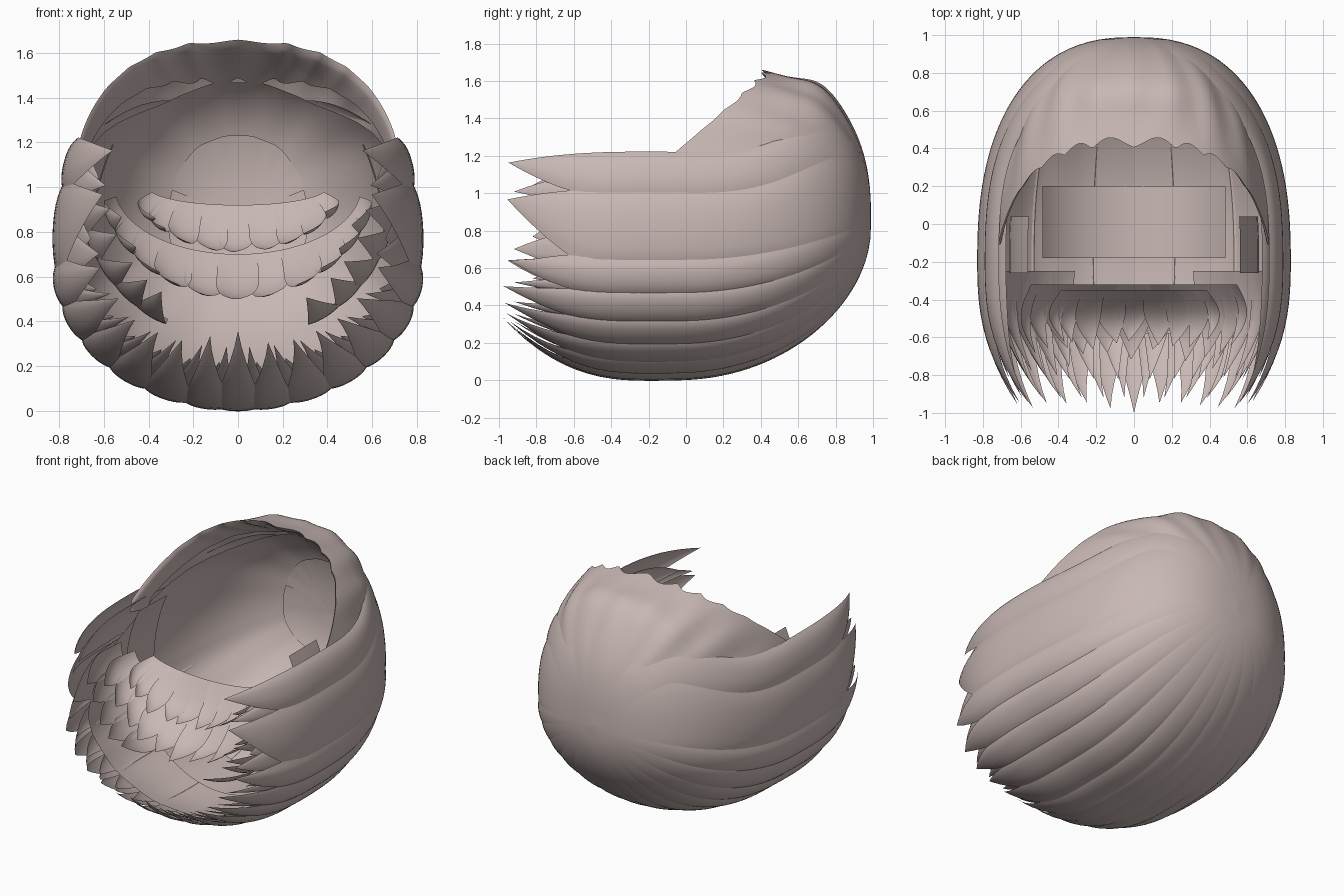
import bpy, math, random

if "Cube" in bpy.data.objects:
    bpy.data.objects.remove(bpy.data.objects["Cube"])

random.seed(4)
mat = bpy.data.materials.new("pale rose taupe")
mat.diffuse_color = (0.58, 0.48, 0.46, 1)
mat.use_nodes = True
mat.node_tree.nodes["Principled BSDF"].inputs["Base Color"].default_value = mat.diffuse_color
POLE = 0.99


def clamp(v):
    return max(0.0, min(1.0, v))


def lerp(a, b, t):
    return a + (b - a) * t


def patch(name, f, nu, nv):
    """Smooth grid sheet from f(u, v), both 0..1."""
    verts = [f(i / nu, j / nv) for j in range(nv + 1) for i in range(nu + 1)]
    w = nu + 1
    faces = [(j * w + i, j * w + i + 1, (j + 1) * w + i + 1, (j + 1) * w + i)
             for j in range(nv) for i in range(nu)]
    me = bpy.data.meshes.new(name)
    me.from_pydata(verts, [], faces)
    me.materials.append(mat)
    ob = bpy.data.objects.new(name, me)
    bpy.context.collection.objects.link(ob)
    bpy.context.view_layer.objects.active = ob
    ob.select_set(True)
    bpy.ops.object.shade_smooth_by_angle(angle=math.radians(50))
    ob.select_set(False)
    return ob


def sweep(theta, y):
    """Upper locks climb toward the crown at the back."""
    b = clamp((y + 0.1) / 0.9) ** 3.7
    return theta * (1 + 1.05 * b) if theta > 0 else theta


def hull(theta, y, k=1.0, ex=0.87):
    """Point on the hair volume; theta -90 is down, 90 is up."""
    th = math.radians(theta)
    c, s = math.cos(th), math.sin(th)
    zc = 0.65 + 0.2 * clamp(y / POLE) ** 2
    size = kx = kz = 1.0
    if y > -0.2:
        size = max(0.0, 1 - ((y + 0.2) / (POLE + 0.2)) ** 2.4) ** 0.417
    else:
        f = ((-0.2 - y) / 0.77) ** 2.5
        kx = 1 - (0.27 + 0.2 * max(0, -s)) * f
        kz = 1 - (0.1 if s > 0 else 0.1 + 0.4 * -s) * f
    if s > 0:
        x, z = 0.83 * max(0.0, c) ** ex, 1.07 * s ** ex
    else:
        x, z = 0.83 * c, 0.65 * s
    return (x * size * kx * k, y, zc + z * size * kz * k)


def lock(name, hi, lo, tip_y, side, k=1.0, anchor=0.9, start=POLE, taper=0.8):
    """One long lock from the crown to a pointed tip."""
    lo -= 0.2 * (hi - lo) if anchor > 0.6 else 0

    def f(u, v):
        y = start - (start - tip_y) * v ** 1.6
        w = 1 - clamp((v - taper) / (1 - taper)) ** 2.3
        a = lerp(lo, hi, lerp(anchor, u, w))
        bulge = 0.028 * abs(2 * u - 1) ** 2.5 * w * clamp(v * 2)
        x, y, z = hull(sweep(a, y), y, k * (1.005 - bulge))
        return (side * x, y, z)
    return patch(name, f, 10, 44)


# Outer locks, wrapping both sides, with a slim lock under each seam
bounds = [30, 18, 1, -15, -30, -44, -58, -72, -85]
for hi, lo in zip(bounds, bounds[1:]):
    for side in (1, -1):
        tip = -0.94 - random.uniform(0, 0.04)
        lock("outer_lock", hi, lo, tip, side)
        lock("seam_lock", lo + 7, lo - 5, -0.92, side, 0.965, 0.5, 0.9, 0.75)
        lock("under_lock", (hi + lo) / 2 + 5, lo - 2, -0.82, side, 0.94, 0.4, 0.9)
lock("centre_lock", -82, -98, -1.0, 1, anchor=0.5)


# Fringe: dome over the crown with a folded, jagged front rim
def fringe(u, v):
    p = 2 * u - 1
    side = 1 if p >= 0 else -1
    q = abs(p)
    jag = 0.06 * abs(math.sin(q * 20)) * clamp(1 - 1.3 * q)
    yf = 0.40 - 0.52 * clamp(q / 0.93) ** 2.3 + jag
    t = clamp(v / 0.8)
    y = lerp(POLE, yf, t ** 1.5)
    th = 90 - 70 * q
    k = 1.0 - 0.08 * q ** 1.6 + 0.012 * math.sin(q * 24 + t * 5) * t * (1 - t) * 3
    k += 0.07 * math.exp(-((y - 0.74) / 0.14) ** 2) * clamp(1 - 1.6 * q * q)
    if v > 0.8:
        r = (v - 0.8) / 0.2
        y = lerp(yf, yf + 0.3 * (1 - 0.5 * q), r)
        k = lerp(k, 0.93 - 0.05 * q, math.sqrt(r))
    x, y, z = hull(th, y, k, lerp(0.87, 0.74, clamp((0.95 - y) * 2.5)))
    return (side * x, y, z)


patch("fringe", fringe, 120, 44)


# Inner lining of the back of the head
def lining(u, v):
    th = lerp(-90, 270, u)
    fold = th if th <= 90 else 180 - th
    up = clamp((fold + 10) / 70)
    yf = lerp(-0.58, 0.72, up * up * (3 - 2 * up))
    y = lerp(POLE - 0.06, yf, v ** 1.6)
    k = 0.92 + 0.006 * math.sin(math.radians(fold) * 14)
    x, y, z = hull(fold, y, k)
    return (x if th <= 90 else -x, y, z)


patch("inner_lining", lining, 72, 24)


# Cap strip across the inside, and the panels beside it
def lower_band(u, v):
    a = math.radians(lerp(-145, -35, u))
    return (0.59 * math.cos(a), lerp(0.2, -0.18, v), 0.65 + 0.56 * math.sin(a))


patch("inner_band", lower_band, 24, 4)
for side in (1, -1):
    def panel(u, v, side=side):
        x, y, z = hull(lerp(4, 33, u), lerp(0.04, -0.26, v), 0.86)
        return (side * (x - 0.05), y, z)
    patch("side_panel", panel, 6, 6)


# Nape rows: short locks curving out from the neck to pointed tips
def nape_row(name, n, root, tip, spread, skip=0):
    for i in range(n):
        a0 = lerp(-spread, spread, i / n)
        a1 = lerp(-spread, spread, (i + 1) / n)
        mid = (a0 + a1) / 2
        if abs(mid) < skip:
            continue
        extra = random.uniform(-0.05, 0.03)
        twist = random.uniform(-0.3, 0.3) * (a1 - a0)

        def f(u, v):
            w = 1 - clamp((v - 0.4) / 0.6) ** 1.5
            a = math.radians(mid + twist * v * v + (a1 - a0) * 1.25 * (u - 0.5) * w)
            rx, rz, y = (lerp(root[j], tip[j], v) for j in range(3))
            out = 0.07 * math.sin(math.pi * v) - 0.02 * (2 * u - 1) ** 2 * w * v
            return ((rx + out) * math.sin(a), y + extra * v,
                    1.0 - (rz + out) * math.cos(a))
        patch(name, f, 6, 14)


nape_row("nape_lock_inner", 9, (0.40, 0.08, -0.35), (0.42, 0.29, -0.64), 72)
nape_row("nape_lock_middle", 11, (0.55, 0.30, -0.32), (0.54, 0.50, -0.68), 80)
nape_row("nape_lock_side", 15, (0.70, 0.66, -0.25), (0.58, 0.58, -0.78), 84, 25)
